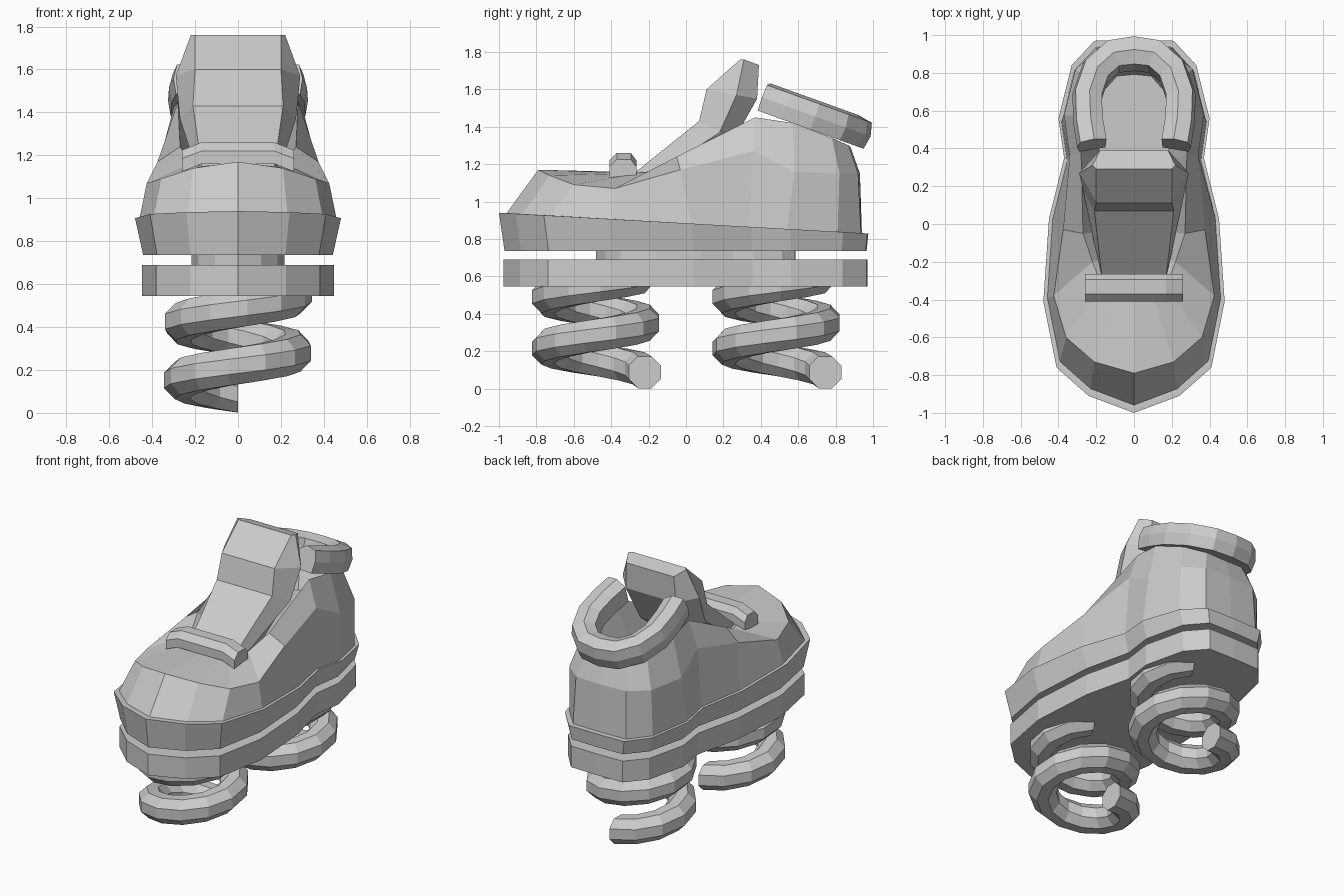
import bpy, bmesh, math
from mathutils import Vector

if "Cube" in bpy.data.objects:
    bpy.data.objects.remove(bpy.data.objects["Cube"])


def loft(name, rings, caps=True):
    """Skin a list of closed rings with equal point counts."""
    bm = bmesh.new()
    vs = [[bm.verts.new(p) for p in r] for r in rings]
    n = len(rings[0])
    for a, b in zip(vs, vs[1:]):
        for i in range(n):
            j = (i + 1) % n
            bm.faces.new((a[i], a[j], b[j], b[i]))
    if caps:
        bm.faces.new(vs[0][::-1])
        bm.faces.new(vs[-1])
    bmesh.ops.recalc_face_normals(bm, faces=bm.faces)
    me = bpy.data.meshes.new(name)
    bm.to_mesh(me)
    bm.free()
    ob = bpy.data.objects.new(name, me)
    bpy.context.collection.objects.link(ob)
    return ob


def mirror(half):
    """Close a toe-to-heel half outline with its mirrored points."""
    return half + [(-x, y, z) for x, y, z in half[-2:0:-1]]


# Sole outline, toe to heel
outline = [(0, -1), (.24, -.91), (.41, -.76), (.48, -.41), (.45, .03),
           (.37, .35), (.40, .56), (.33, .84), (.21, .97), (0, .975)]


def sole_ring(sx, sy, z, dy=0.0, slope=0.0):
    return mirror([(x * sx, y * sy + dy, z - slope * (y + 1)) for x, y in outline])


# Sole layers
loft("bottom_plate", [sole_ring(.93, .985, .545, .01), sole_ring(.93, .985, .69, .01)])
loft("sole_spacer", [sole_ring(.45, .54, .68, .06), sole_ring(.45, .54, .75, .06)])
loft("sole_band", [sole_ring(.92, .98, .735, .01), sole_ring(1, 1, .94, 0, .056),
                   sole_ring(.97, .98, .94, 0, .056)])

# Shoe upper: base, shoulder, rim and inner floor
base = sole_ring(.96, .965, .93, 0, .056)
shoulder = [(0, -.79, 1.17), (.21, -.73, 1.14), (.36, -.60, 1.09), (.425, -.38, 1.07),
            (.375, -.03, 1.17), (.34, .36, 1.27), (.37, .58, 1.16), (.31, .82, 1.15),
            (.19, .92, 1.15), (0, .93, 1.15)]
rim = [(0, -.40, 1.16), (.1, -.38, 1.155), (.17, -.33, 1.15), (.22, -.2, 1.16),
       (.27, -.05, 1.24), (.28, .37, 1.45), (.30, .57, 1.42), (.25, .78, 1.34),
       (.14, .87, 1.30), (0, .88, 1.29)]
floor = [(x * .65, y * .9, 1.12) for x, y, z in rim]
loft("shoe_upper", [base, mirror(shoulder), mirror(rim), mirror(floor)])

# Tongue: front, side and back corners per section as (half width, y, z)
sections = [
    [(.17, -.28, 1.15), (.19, -.20, 1.12), (.15, -.10, 1.02)],
    [(.21, .07, 1.43), (.27, .18, 1.37), (.18, .24, 1.30)],
    [(.20, .11, 1.60), (.29, .27, 1.57), (.19, .38, 1.55)],
    [(.20, .29, 1.76), (.22, .31, 1.76), (.18, .39, 1.73)]]
loft("tongue", [s + [(-x, y, z) for x, y, z in s[::-1]] for s in sections])

# Padded collar: tilted horseshoe tube
half = [(.22, .42), (.24, .54), (.245, .68), (.20, .81), (.11, .89), (0, .905)]
path = [Vector((x, y, 0)) for x, y in half]
path += [Vector((-x, y, 0)) for x, y in half[-2::-1]]
up = Vector((0, .34, .94))
profile = [(.07, -.075), (.082, .0), (.065, .07), (-.01, .085), (-.075, .05), (-.07, -.075)]
rings = []
for i, p in enumerate(path):
    t = path[min(i + 1, len(path) - 1)] - path[max(i - 1, 0)]
    out = Vector((t.y, -t.x, 0)).normalized()
    c = Vector((p.x, p.y, 1.56 - .36 * (p.y - .40)))
    out.z = -.36 * out.y
    rings.append([c + out * a + up * b for a, b in profile])
loft("collar", rings)

# Lace bar across the toe
bar = [(-.41, 1.16), (-.41, 1.22), (-.37, 1.26), (-.295, 1.26), (-.265, 1.22), (-.265, 1.16)]
loft("lace_bar", [[(x, y, z - drop) for y, z in bar]
                  for x, drop in ((-.26, .035), (-.17, 0), (.17, 0), (.26, .035))])


# Coil springs
def spring(name, cy, coil=.26, tube=.093, turns=1.92, pitch=.265, steps=24, sides=8):
    rings = []
    for i in range(steps + 1):
        f = turns * i / steps
        a = math.pi / 2 + f * math.tau
        ring = []
        for k in range(sides):
            b = (k + .5) * math.tau / sides
            r = coil + tube * math.cos(b)
            ring.append((r * math.cos(a), cy + r * math.sin(a),
                         .087 + pitch * f + tube * math.sin(b)))
        rings.append(ring)
    loft(name, rings)


spring("front_spring", -.48)
spring("rear_spring", .485)
